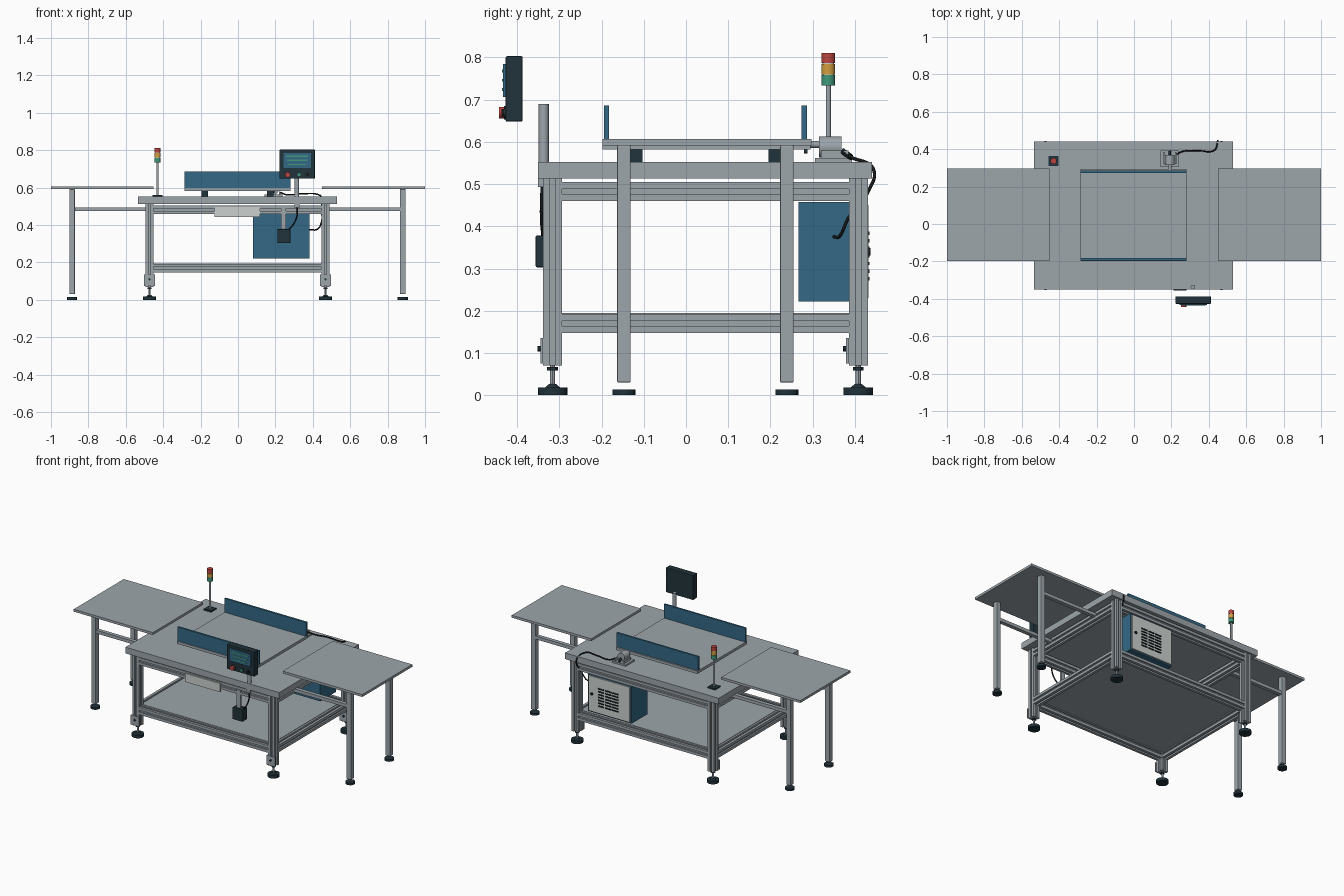
import bpy, bmesh, math
from mathutils import Vector, Matrix

if "Cube" in bpy.data.objects:
    bpy.data.objects.remove(bpy.data.objects["Cube"])


def material(name, color):
    m = bpy.data.materials.new(name)
    m.diffuse_color = (*color, 1)
    m.use_nodes = True
    m.node_tree.nodes["Principled BSDF"].inputs["Base Color"].default_value = m.diffuse_color
    return m


GREY = material("aluminium grey", (0.34, 0.38, 0.41))
DARK = material("dark slate", (0.015, 0.033, 0.043))
BLUE = material("steel blue", (0.033, 0.14, 0.24))
WHITE = material("off white", (0.60, 0.64, 0.63))
RED = material("signal red", (0.50, 0.06, 0.05))
AMBER = material("signal amber", (0.65, 0.34, 0.05))
GREEN = material("signal green", (0.05, 0.32, 0.20))
BLACK = material("cable black", (0.008, 0.01, 0.012))


def finish(name, bm, mat, smooth=False):
    bmesh.ops.recalc_face_normals(bm, faces=bm.faces)
    me = bpy.data.meshes.new(name)
    bm.to_mesh(me)
    bm.free()
    me.materials.append(mat)
    ob = bpy.data.objects.new(name, me)
    bpy.context.collection.objects.link(ob)
    if smooth:
        bpy.ops.object.select_all(action='DESELECT')
        ob.select_set(True)
        bpy.context.view_layer.objects.active = ob
        bpy.ops.object.shade_smooth_by_angle()
    return ob


def box(name, x, y, z, mat, bevel=0.0):
    """Box from (min, max) ranges."""
    bm = bmesh.new()
    bmesh.ops.create_cube(bm, size=1)
    for v in bm.verts:
        v.co = [(r[0] + r[1]) / 2 + c * (r[1] - r[0]) for r, c in zip((x, y, z), v.co)]
    if bevel:
        bmesh.ops.bevel(bm, geom=bm.edges[:], offset=bevel, segments=2,
                        profile=0.5, affect='EDGES')
    return finish(name, bm, mat)


def cyl(name, a, b, r, mat, r2=None, n=24):
    """Cylinder or cone from point a to point b."""
    a, b = Vector(a), Vector(b)
    bm = bmesh.new()
    rot = (b - a).to_track_quat('Z', 'Y').to_matrix().to_4x4()
    bmesh.ops.create_cone(bm, cap_ends=True, segments=n, radius1=r, radius2=r if r2 is None else r2,
                          depth=(b - a).length, matrix=Matrix.Translation((a + b) / 2) @ rot)
    return finish(name, bm, mat, True)


def slotted_bar(name, a, b, size=0.045, slot=0.012, depth=0.010):
    """Extruded profile with a groove down each of its four sides."""
    a, b = Vector(a), Vector(b)
    h, s = size / 2, slot / 2
    side = [(-h, -h), (-s, -h), (-s, -h + depth), (s, -h + depth), (s, -h)]
    d = (b - a).normalized()
    u = Vector((0, 1, 0)) if abs(d.y) < 0.5 else Vector((1, 0, 0))
    w = d.cross(u)
    bm = bmesh.new()
    ring = []
    for k in range(4):
        c, t = round(math.cos(k * math.pi / 2)), round(math.sin(k * math.pi / 2))
        ring += [bm.verts.new(a + u * (c * p - t * q) + w * (t * p + c * q)) for p, q in side]
    face = bm.faces.new(ring)
    ext = bmesh.ops.extrude_face_region(bm, geom=[face])
    bmesh.ops.translate(bm, vec=b - a, verts=[g for g in ext["geom"] if isinstance(g, bmesh.types.BMVert)])
    return finish(name, bm, GREY)


def cable(name, pts, r=0.004):
    cu = bpy.data.curves.new(name, 'CURVE')
    cu.dimensions = '3D'
    cu.bevel_depth, cu.bevel_resolution, cu.use_fill_caps = r, 2, True
    sp = cu.splines.new('BEZIER')
    sp.bezier_points.add(len(pts) - 1)
    for p, co in zip(sp.bezier_points, pts):
        p.co = co
        p.handle_left_type = p.handle_right_type = 'AUTO'
    cu.materials.append(BLACK)
    bpy.context.collection.objects.link(bpy.data.objects.new(name, cu))


# Main frame: table top, legs, levelling feet, rails and shelf
LX, LY = (-0.473, 0.468), (-0.316, 0.408)
box("table_top", (-0.535, 0.53), (-0.35, 0.44), (0.513, 0.552), GREY)
for x in LX:
    for y in LY:
        slotted_bar("table_leg", (x, y, 0.07), (x, y, 0.513))
        cyl("foot_pad", (x, y, 0), (x, y, 0.018), 0.035, DARK)
        cyl("foot_hub", (x, y, 0.018), (x, y, 0.026), 0.018, DARK, 0.009)
        cyl("foot_stem", (x, y, 0.02), (x, y, 0.075), 0.006, GREY, n=12)
        cyl("foot_nut", (x, y, 0.059), (x, y, 0.067), 0.013, DARK, n=6)
        box("leg_bracket", (x - 0.029, x + 0.029), (y - 0.029, y - 0.0225), (0.075, 0.135), GREY)
        cyl("bracket_bolt", (x, y - 0.036, 0.11), (x, y - 0.029, 0.11), 0.006, DARK, n=8)
for z in (0.17, 0.482):
    for y in LY:
        slotted_bar("long_rail", (LX[0] + 0.022, y, z), (LX[1] - 0.022, y, z))
    for x in LX:
        slotted_bar("short_rail", (x, LY[0] + 0.022, z), (x, LY[1] - 0.022, z))
box("lower_shelf", (-0.455, 0.45), (-0.298, 0.39), (0.182, 0.195), GREY)

# Side tables on both ends
for s, x_in, leg in ((-1, 0.452, 0.887), (1, 0.449, 0.881)):
    box("side_table_top", sorted((s * x_in, s)), (-0.198, 0.297), (0.592, 0.607), GREY)
    x = s * leg
    for y in (-0.147, 0.239):
        box("side_table_leg", (x - 0.015, x + 0.015), (y - 0.016, y + 0.016), (0.03, 0.592), GREY, 0.003)
        cyl("side_table_foot", (x, y, 0), (x, y, 0.014), 0.027, DARK)
        box("side_table_rail", sorted((s * 0.488, x - s * 0.012)), (y - 0.012, y + 0.012), (0.475, 0.495), GREY)

# Raised work plate, its spacer blocks and guide fences
box("work_plate", (-0.285, 0.28), (-0.198, 0.295), (0.582, 0.599), GREY)
for x in (-0.178, 0.172):
    for y in (-0.117, 0.209):
        box("spacer_block", (x - 0.018, x + 0.018), (y - 0.014, y + 0.014), (0.552, 0.582), DARK)
for y in (-0.188, 0.28):
    box("guide_fence", (-0.285, 0.28), (y - 0.006, y + 0.006), (0.59, 0.686), BLUE)

# Control panel on its post
cyl("panel_post", (0.315, -0.337, 0.513), (0.315, -0.337, 0.69), 0.012, GREY)
box("post_clamp", (0.302, 0.328), (-0.35, -0.325), (0.493, 0.513), GREY)
box("panel_case", (0.222, 0.411), (-0.427, -0.387), (0.648, 0.803), DARK, 0.003)
box("panel_screen", (0.243, 0.39), (-0.434, -0.426), (0.706, 0.785), BLUE)
for i, (x0, x1) in enumerate(((0.257, 0.375), (0.262, 0.372), (0.268, 0.362))):
    z = 0.768 - i * 0.022
    box("screen_line", (x0, x1), (-0.4355, -0.433), (z - 0.0035, z + 0.0035), GREEN)
for x, r, out, mat in ((0.266, 0.014, 0.443, RED), (0.327, 0.009, 0.437, GREEN), (0.372, 0.009, 0.437, BLACK)):
    cyl("button_base", (x, -0.426, 0.669), (x, -0.431, 0.669), r + 0.002, DARK)
    cyl("push_button", (x, -0.426, 0.669), (x, -out, 0.669), r, mat)

# Front junction box, its hanger and the name-free cover plate
box("junction_hanger", (0.23, 0.256), (-0.343, -0.33), (0.37, 0.49), GREY)
box("junction_box", (0.21, 0.28), (-0.356, -0.31), (0.303, 0.378), DARK, 0.003)
box("front_cover", (-0.125, 0.118), (-0.345, -0.338), (0.442, 0.496), WHITE)
cable("junction_cable", [(0.268, -0.338, 0.37), (0.303, -0.342, 0.415), (0.317, -0.342, 0.46), (0.317, -0.34, 0.5)])

# Electrical cabinet with vented door at the rear
box("cabinet", (0.08, 0.383), (0.267, 0.424), (0.222, 0.458), BLUE)
box("cabinet_door", (0.088, 0.375), (0.424, 0.432), (0.23, 0.45), WHITE)
for row in range(7):
    z = 0.272 + row * 0.018
    for col in range(3):
        x = 0.165 + col * 0.05
        box("door_vent", (x, x + 0.042), (0.431, 0.435), (z, z + 0.008), BLACK)
cyl("door_lock", (0.35, 0.431, 0.34), (0.35, 0.437, 0.34), 0.009, BLACK)
cable("cabinet_cable", [(0.38, 0.35, 0.375), (0.425, 0.365, 0.378), (0.447, 0.385, 0.42), (0.447, 0.43, 0.48),
                        (0.447, 0.444, 0.535), (0.43, 0.395, 0.562), (0.34, 0.392, 0.567),
                        (0.26, 0.388, 0.562), (0.225, 0.37, 0.575)])

# Rear measuring unit: base, drum, cheeks and shaft
box("unit_base", (0.143, 0.238), (0.305, 0.393), (0.552, 0.562), GREY)
for x in (0.158, 0.218):
    box("unit_cheek", (x, x + 0.008), (0.32, 0.385), (0.562, 0.58), GREY)
cyl("unit_drum", (0.192, 0.315, 0.588), (0.192, 0.368, 0.588), 0.025, GREY)
cyl("unit_shaft", (0.192, 0.288, 0.594), (0.192, 0.316, 0.594), 0.008, GREY)
cyl("unit_tip", (0.192, 0.28, 0.577), (0.192, 0.288, 0.577), 0.005, DARK)
cyl("unit_plug", (0.192, 0.368, 0.58), (0.192, 0.388, 0.566), 0.007, DARK, n=12)

# Signal tower: base, pole and three lamps
X, Y = -0.43, 0.337
box("tower_base", (X - 0.026, X + 0.026), (Y - 0.026, Y + 0.026), (0.552, 0.56), DARK)
cyl("tower_pole", (X, Y, 0.56), (X, Y, 0.737), 0.006, GREY, n=16)
cyl("tower_core", (X, Y, 0.735), (X, Y, 0.805), 0.014, WHITE)
for z, mat in ((0.734, GREEN), (0.760, AMBER), (0.787, RED)):
    cyl("tower_lamp", (X, Y, z), (X, Y, z + 0.024), 0.0165, mat)
